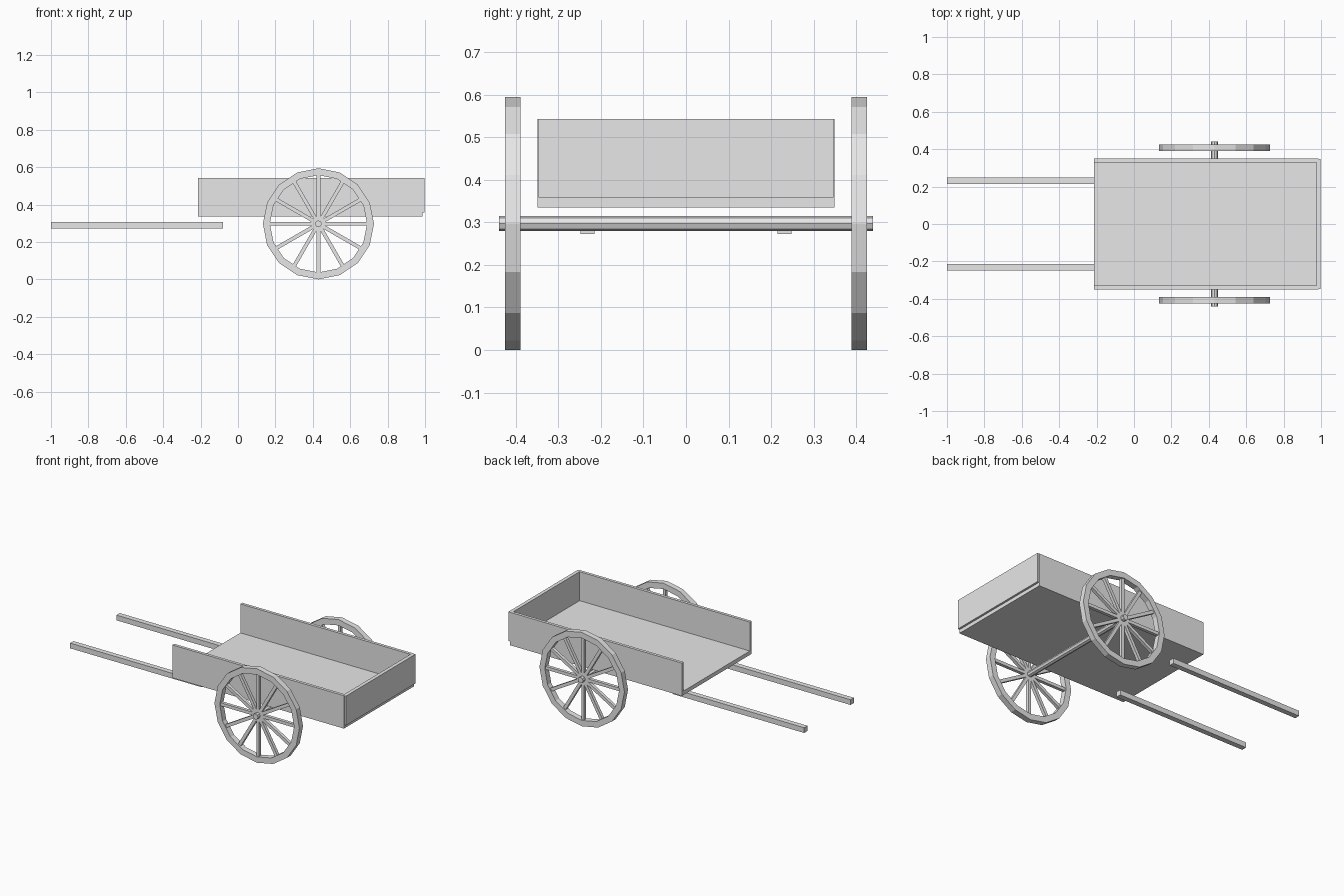
import bpy
import bmesh
from math import cos, sin, pi, radians
from mathutils import Matrix, Vector

if "Cube" in bpy.data.objects:
    bpy.data.objects.remove(bpy.data.objects["Cube"], do_unlink=True)

grey = bpy.data.materials.new("light_grey")
grey.use_nodes = True
colour = (0.8, 0.8, 0.8, 1)
grey.diffuse_color = colour
grey.node_tree.nodes["Principled BSDF"].inputs["Base Color"].default_value = colour

AXLE = Vector((0.43, 0, 0.297))
WHEEL_Y = 0.407


def finish(name, bm):
    bmesh.ops.recalc_face_normals(bm, faces=bm.faces)
    mesh = bpy.data.meshes.new(name)
    bm.to_mesh(mesh)
    bm.free()
    mesh.materials.append(grey)
    ob = bpy.data.objects.new(name, mesh)
    bpy.context.collection.objects.link(ob)
    return ob


def add_box(bm, low, high, turn=Matrix()):
    low, high = Vector(low), Vector(high)
    size = Matrix.Diagonal((high - low).to_4d())
    size[3][3] = 1
    place = Matrix.Translation((low + high) / 2)
    bmesh.ops.create_cube(bm, size=1, matrix=turn @ place @ size)


def box(name, low, high):
    bm = bmesh.new()
    add_box(bm, low, high)
    return finish(name, bm)


def rim(name, y, outer=0.297, inner=0.26, half=0.018, sides=16):
    # Square-section ring turned about the axle
    bm = bmesh.new()
    section = [(outer, -half), (outer, half), (inner, half), (inner, -half)]
    loops = []
    for i in range(sides):
        a = 2 * pi * i / sides
        loops.append([bm.verts.new((AXLE.x + r * cos(a), y + d, AXLE.z + r * sin(a)))
                      for r, d in section])
    for i, here in enumerate(loops):
        after = loops[(i + 1) % sides]
        for j in range(4):
            k = (j + 1) % 4
            bm.faces.new((here[j], here[k], after[k], after[j]))
    return finish(name, bm)


def spokes(name, y, count=12):
    bm = bmesh.new()
    centre = Matrix.Translation((AXLE.x, y, AXLE.z))
    for i in range(count):
        turn = centre @ Matrix.Rotation(2 * pi * i / count, 4, 'Y')
        add_box(bm, (-0.01, -0.01, 0.008), (0.01, 0.01, 0.265), turn)
    return finish(name, bm)


# Cart bed
box("floor", (-0.215, -0.33, 0.335), (0.985, 0.33, 0.36))
box("end_board", (0.975, -0.347, 0.358), (0.998, 0.347, 0.543))

# Paired parts
for side, s in (("front", -1), ("back", 1)):
    ys = sorted((s * 0.33, s * 0.349))
    box(side + "_side_board", (-0.215, ys[0], 0.335), (0.986, ys[1], 0.543))
    ys = sorted((s * 0.215, s * 0.248))
    box(side + "_shaft", (-1, ys[0], 0.273), (-0.08, ys[1], 0.306))
    rim(side + "_wheel_rim", s * WHEEL_Y)
    spokes(side + "_wheel_spokes", s * WHEEL_Y)

# Axle running through both wheels
bm = bmesh.new()
bmesh.ops.create_cone(bm, cap_ends=True, segments=8, radius1=0.018, radius2=0.018, depth=0.88,
                      matrix=Matrix.Translation(AXLE) @ Matrix.Rotation(radians(90), 4, 'X'))
finish("axle", bm)
